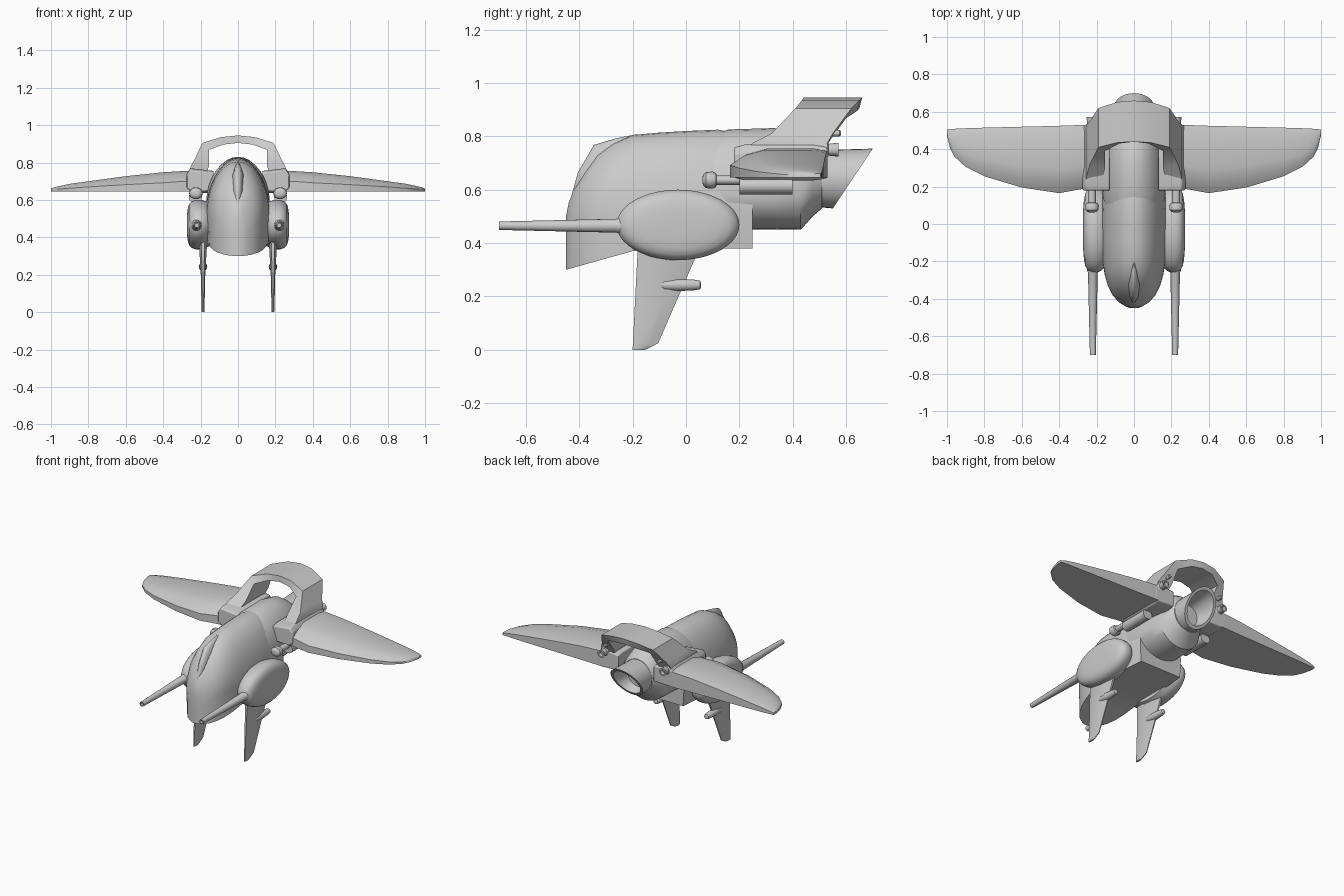
import bpy, bmesh, math
from math import sin, cos, pi


def loft(name, rings, mirror=False, caps=(True, True), angle=35, bevel=0.0):
    """Skin closed rings of equal length into one object."""
    bm = bmesh.new()
    vs = [[bm.verts.new(p) for p in r] for r in rings]
    n = len(rings[0])
    for a, b in zip(vs, vs[1:]):
        for i in range(n):
            j = (i + 1) % n
            bm.faces.new((a[i], a[j], b[j], b[i]))
    if caps[0]:
        bm.faces.new(vs[0])
    if caps[1]:
        bm.faces.new(vs[-1])
    bmesh.ops.remove_doubles(bm, verts=bm.verts, dist=1e-5)
    bmesh.ops.recalc_face_normals(bm, faces=bm.faces)
    me = bpy.data.meshes.new(name)
    bm.to_mesh(me)
    bm.free()
    ob = bpy.data.objects.new(name, me)
    bpy.context.collection.objects.link(ob)
    bpy.ops.object.select_all(action='DESELECT')
    ob.select_set(True)
    bpy.context.view_layer.objects.active = ob
    bpy.ops.object.shade_smooth_by_angle(angle=math.radians(angle))
    if bevel:
        m = ob.modifiers.new("bevel", 'BEVEL')
        m.width, m.segments = bevel, 2
    if mirror:
        ob.modifiers.new("mirror", 'MIRROR')
    return ob


def ring_y(y, x, z, rx, rz, n=24):
    return [(x + rx * cos(2 * pi * i / n), y, z + rz * sin(2 * pi * i / n)) for i in range(n)]


def rod(name, x, z, prof, sx=1.0, n=16):
    """Turned part along y, mirrored to both sides."""
    return loft(name, [ring_y(y, x, z, r * sx, r, n) for y, r in prof], True)


# Front hull: arched sections over a flat sloping belly (y, half width, top)
hull = []
for y, w, top in [(-.45, .02, .50), (-.44, .045, .55), (-.42, .08, .60), (-.38, .115, .665),
                  (-.33, .14, .735), (-.27, .157, .775), (-.2, .168, .805), (-.1, .173, .814),
                  (0, .175, .82), (.12, .172, .825), (.25, .16, .80)]:
    zb = min(.38, .30 + (y + .45) * .28)
    zs = min(.5, zb + .5 * (top - zb))
    arc = [(w * cos(pi * i / 20), y, zs + (top - zs) * sin(pi * i / 20)) for i in range(21)]
    hull.append([(w * .96, y, zb)] + arc + [(-w * .96, y, zb)])
loft("front_hull", hull)

# Rear hull: rounded sections narrowing to the nozzle (y, half width, top, bottom)
rear = []
for y, w, top, bot in [(.08, .155, .80, .455), (.16, .17, .826, .45), (.33, .162, .831, .45),
                       (.43, .15, .81, .45), (.475, .13, .78, .50), (.51, .108, .752, .53)]:
    c = .58 if y < .45 else .63
    rear.append([(w * cos(a), y, c + ((top - c) if sin(a) > 0 else (c - bot)) * sin(a))
                 for a in (2 * pi * i / 32 for i in range(32))])
loft("rear_hull", rear)


# Exhaust nozzle: tube with a slanted mouth and a hollow core
def slant(r, back=0.0):
    return [(x, .625 + (z - .642) / .225 * .15 - back, z)
            for x, _, z in ring_y(0, 0, .642, r * .96, r, 32)]


loft("nozzle", [ring_y(.48, 0, .642, .104, .106, 32), slant(.112), slant(.094),
                ring_y(.51, 0, .642, .07, .07, 32)])

# Nose ridge: raised spindle (outer y, z, inner y, z, half width)
ridge = []
for py, pz, qy, qz, w in [(-.443, .53, -.40, .53, .004), (-.405, .665, -.36, .62, .03),
                          (-.345, .768, -.30, .68, .037), (-.26, .793, -.25, .72, .026),
                          (-.19, .807, -.19, .78, .004)]:
    ridge.append([(w * cos(pi * i / 10), qy + (py - qy) * sin(pi * i / 10),
                   qz + (pz - qz) * sin(pi * i / 10)) for i in range(11)])
loft("nose_ridge", ridge, angle=50)

# Side pods: flattened ellipses turned about the x axis (x, scale)
pod = []
for x, s in [(.15, .85), (.175, .95), (.195, 1), (.225, 1), (.247, .95), (.261, .84),
             (.268, .68), (.272, .45), (.273, .15)]:
    pod.append([(x, -.03 + .23 * s * cos(2 * pi * i / 40), .468 + .132 * s * sin(2 * pi * i / 40))
                for i in range(40)])
loft("side_pod", pod, True)

# Long front barrels on the pods
rod("front_barrel", .22, .465, [(-.20, .03), (-.25, .03), (-.26, .026), (-.69, .016), (-.70, .016),
                                (-.70, .010), (-.66, .010)])

# Landing legs: thin tapered blades (z, front y, back y, half thickness)
leg = []
for z, f, b, t in [(.42, -.178, .07, .028), (.34, -.183, .033, .02), (.2, -.19, -.028, .012),
                   (.025, -.199, -.104, .008), (.003, -.2, -.145, .007), (0, -.2, -.155, .006)]:
    d = b - f
    leg.append([(.187 + t * sx, f + d * k, z) for sx, k in
                [(-.4, 0), (-1, .25), (-1, .7), (-.3, 1), (.3, 1), (1, .7), (1, .25), (.4, 0)]])
loft("landing_leg", leg, True)
rod("leg_capsule", .187, .243, [(-.11, .004), (-.10, .013), (-.08, .02), (-.03, .023), (.03, .02),
                                (.053, .016), (.056, .008)])

# Wings: flat underside, crowned top, blunt edges
wing = []
for x, yl, yt, zl, zc, zt in [(.25, .19, .53, .70, .755, .745), (.29, .185, .529, .70, .755, .744),
                              (.40, .165, .525, .692, .748, .737), (.60, .195, .52, .682, .727, .715),
                              (.80, .255, .515, .67, .70, .69), (.90, .305, .512, .663, .686, .677),
                              (.96, .36, .509, .658, .673, .667), (.985, .41, .507, .655, .667, .662),
                              (1.0, .475, .505, .651, .66, .657)]:
    c, h = yt - yl, zc - zl
    wing.append([(x, yl, .645), (x, yl, zl), (x, yl + .15 * c, zl + .65 * h), (x, yl + .35 * c, zc),
                 (x, yl + .85 * c, zc), (x, yt, zt), (x, yt, .645)])
loft("wing", wing, True)

# Wing shoulder blocks joining wings to the hull
shoulder = []
for y, g in [(.18, -.02), (.22, 0), (.48, 0), (.53, -.015)]:
    shoulder.append([(x, y, .70 + (z - .70) * (1 + 8 * g)) for x, z in
                     [(.13, .64), (.25, .635), (.275, .66), (.275, .74), (.255, .77), (.13, .755)]])
loft("wing_shoulder", shoulder, True, bevel=.006)

# Raked arch over the rear: outer (x, z, y0, y1), inner (x, z, y0, y1)
half = [((.258, .735, .20, .52), (.18, .71, .20, .50)),
        ((.255, .775, .25, .53), (.165, .75, .25, .52)),
        ((.236, .81, .32, .55), (.155, .785, .30, .54)),
        ((.19, .905, .41, .62), (.155, .868, .39, .60)),
        ((.09, .936, .435, .652), (.08, .896, .43, .642)),
        ((0, .945, .44, .66), (0, .905, .44, .65))]


def arch_ring(o, i, s):
    return [(s * o[0], o[2], o[1]), (s * o[0], o[3], o[1]),
            (s * i[0], i[3], i[1]), (s * i[0], i[2], i[1])]


loft("rear_arch", [arch_ring(o, i, 1) for o, i in half] +
     [arch_ring(o, i, -1) for o, i in half[-2::-1]], angle=30)

# Under-wing guns, their housings and rear thrusters
rod("gun_housing", .228, .614, [(.20, .024), (.20, .032), (.40, .032), (.40, .02)], 1.1)
rod("wing_gun", .225, .636, [(.062, .012), (.064, .02), (.075, .03), (.10, .032), (.112, .026),
                             (.115, .018), (.25, .018)], 1.15)
rod("rear_thruster", .228, .75, [(.40, .03), (.53, .03), (.535, .022), (.572, .026), (.572, .016),
                                 (.55, .014)])
rod("upper_strut", .20, .812, [(.45, .012), (.575, .012), (.58, .008)])
